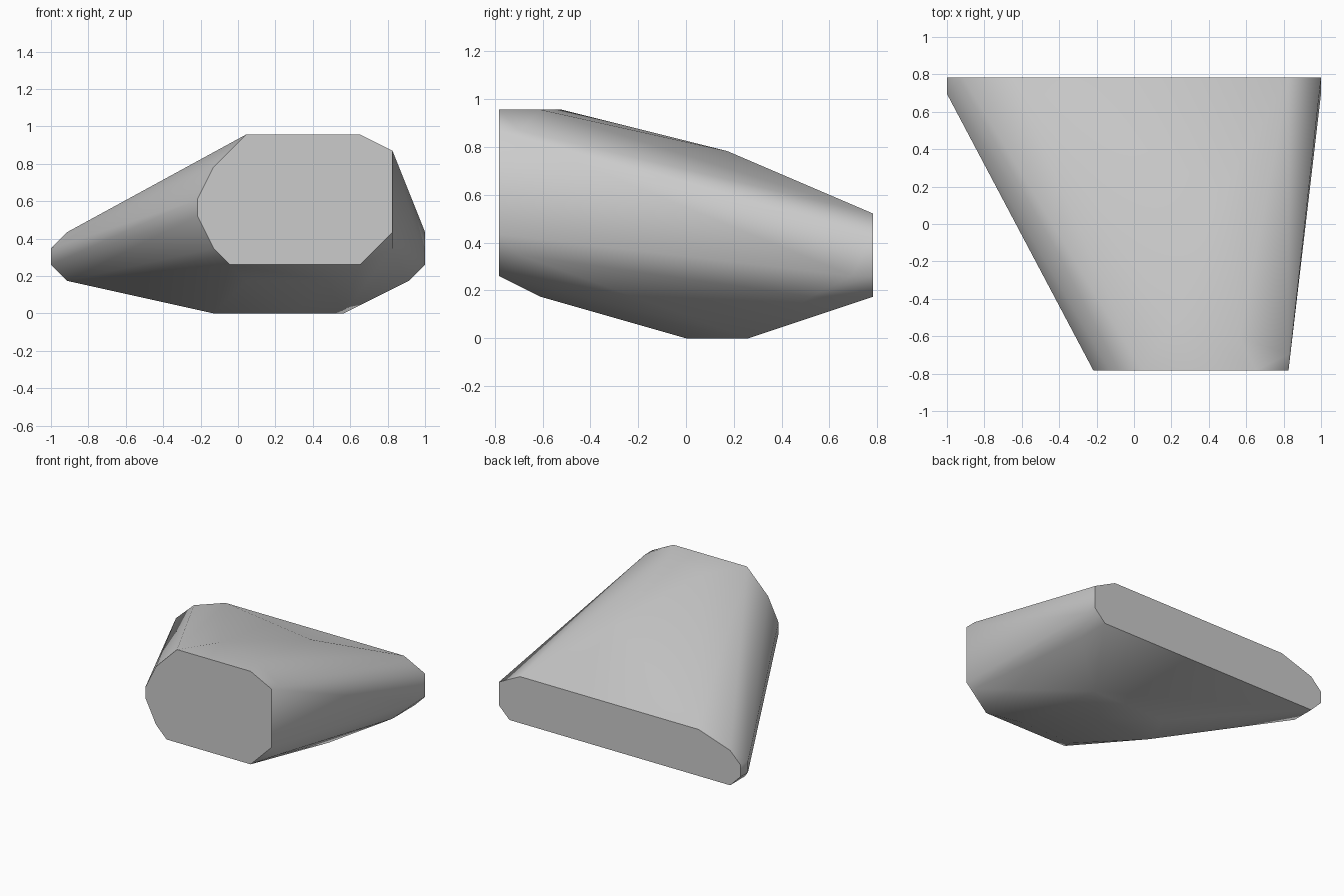
import bpy
import bmesh
import math

UNIT = 2 / 23          # the body is laid out on a grid 23 steps wide

cube = bpy.data.objects.get("Cube")
if cube:
    bpy.data.objects.remove(cube, do_unlink=True)

# Grey surface colour
grey = bpy.data.materials.new("plain grey")
grey.use_nodes = True
colour = (0.6, 0.6, 0.6, 1)
grey.diffuse_color = colour
shader = next(n for n in grey.node_tree.nodes if n.type == 'BSDF_PRINCIPLED')
shader.inputs["Base Color"].default_value = colour

# Flat end outlines as (x, z) grid steps
front_outline = [(9, 7), (9, 6), (10, 4), (11, 3), (19, 3), (21, 5),
                 (21, 10), (19, 11), (12, 11), (10, 9)]
back_outline = [(0, 4), (0, 3), (1, 2), (22, 2), (23, 3), (23, 5),
                (21, 6), (4, 6), (1, 5)]

# Corners between the two ends as (x, y, z) grid steps
top_corners = [(18, -7, 11), (14, -6, 11), (17, 2, 9)]
side_corners = [(21, -8, 10), (21, -8, 4), (23, 8, 3), (22, 6, 2),
                (0, 8, 4), (0, 8, 3), (1, 7, 2)]
bottom_corners = [(12, -7, 2), (17, -7, 2), (10, 0, 0), (15, 0, 0),
                  (18, 3, 0), (11, 3, 0)]

corners = [(x, -9, z) for x, z in front_outline]
corners += [(x, 9, z) for x, z in back_outline]
corners += top_corners + side_corners + bottom_corners

# Wrap a convex skin around all corners
bm = bmesh.new()
for x, y, z in corners:
    bm.verts.new(((x - 11.5) * UNIT, y * UNIT, z * UNIT))
bmesh.ops.convex_hull(bm, input=bm.verts[:], use_existing_faces=False)
loose = [v for v in bm.verts if not v.link_faces]
bmesh.ops.delete(bm, geom=loose, context='VERTS')
bmesh.ops.dissolve_limit(bm, angle_limit=math.radians(0.5),
                         verts=bm.verts[:], edges=bm.edges[:])
bmesh.ops.recalc_face_normals(bm, faces=bm.faces[:])

mesh = bpy.data.meshes.new("tapered_block")
bm.to_mesh(mesh)
bm.free()
mesh.materials.append(grey)
block = bpy.data.objects.new("tapered_block", mesh)
bpy.context.collection.objects.link(block)

# Soft shading between slopes, crisp rims on the flat ends
bpy.ops.object.select_all(action='DESELECT')
block.select_set(True)
bpy.context.view_layer.objects.active = block
bpy.ops.object.shade_smooth_by_angle(angle=math.radians(50))
